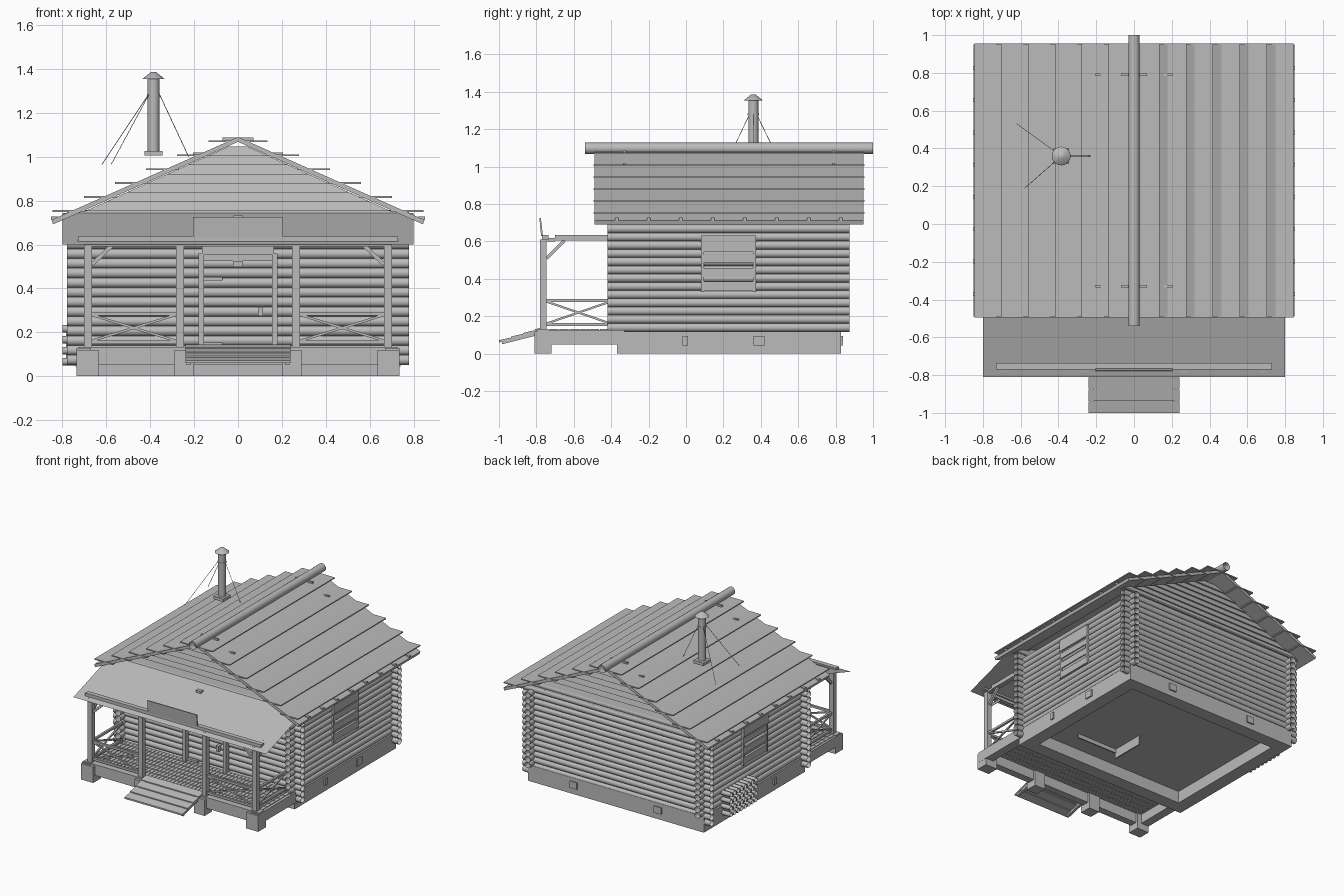
import bpy, bmesh, math
from mathutils import Vector, Matrix

if "Cube" in bpy.data.objects:
    bpy.data.objects.remove(bpy.data.objects["Cube"])

grey = bpy.data.materials.new("weathered_grey")
grey.diffuse_color = (0.5, 0.5, 0.5, 1)
grey.use_nodes = True
grey.node_tree.nodes["Principled BSDF"].inputs["Base Color"].default_value = grey.diffuse_color


class Part:
    """Collects simple solids into one named object."""
    def __init__(self, name):
        self.name, self.bm = name, bmesh.new()

    def box(self, x0, x1, y0, y1, z0, z1):
        m = Matrix.Translation(((x0 + x1) / 2, (y0 + y1) / 2, (z0 + z1) / 2))
        m = m @ Matrix.Diagonal((abs(x1 - x0), abs(y1 - y0), abs(z1 - z0), 1))
        bmesh.ops.create_cube(self.bm, size=1, matrix=m)

    def rod(self, a, b, r, n=12, r2=None, caps=True):
        a, b = Vector(a), Vector(b)
        d = b - a
        m = Matrix.Translation((a + b) / 2) @ d.to_track_quat('Z', 'Y').to_matrix().to_4x4()
        bmesh.ops.create_cone(self.bm, cap_ends=caps, segments=n, radius1=r,
                              radius2=r if r2 is None else r2, depth=d.length, matrix=m)

    def bar(self, a, b, w):
        a, b = Vector(a), Vector(b)
        d = b - a
        m = Matrix.Translation((a + b) / 2) @ d.to_track_quat('Z', 'Y').to_matrix().to_4x4()
        bmesh.ops.create_cube(self.bm, size=1, matrix=m @ Matrix.Diagonal((w, w, d.length, 1)))

    def prism(self, pts, direction):
        vs = [self.bm.verts.new(p) for p in pts]
        f = self.bm.faces.new(vs)
        r = bmesh.ops.extrude_face_region(self.bm, geom=[f], use_keep_orig=True)
        moved = [v for v in r["geom"] if isinstance(v, bmesh.types.BMVert)]
        bmesh.ops.translate(self.bm, verts=moved, vec=direction)

    def done(self, smooth=False):
        bmesh.ops.recalc_face_normals(self.bm, faces=self.bm.faces)
        me = bpy.data.meshes.new(self.name)
        self.bm.to_mesh(me)
        self.bm.free()
        me.materials.append(grey)
        ob = bpy.data.objects.new(self.name, me)
        bpy.context.collection.objects.link(ob)
        if smooth:
            bpy.ops.object.select_all(action='DESELECT')
            ob.select_set(True)
            bpy.context.view_layer.objects.active = ob
            bpy.ops.object.shade_smooth_by_angle(angle=math.radians(40))


SIDES = (-1, 1)
X, YF, YB = 0.705, -0.345, 0.805      # wall centre lines
PITCH, R = 0.044, 0.0235              # log spacing and radius

# Foundation ring, floor slab, hatch curb and vents
p = Part("foundation")
for s in SIDES:
    p.box(s * 0.63, s * 0.73, -0.37, 0.83, 0, 0.12)
    for y0, y1 in ((-0.02, 0.01), (0.36, 0.42)):
        p.box(s * 0.72, s * 0.74, y0, y1, 0.045, 0.095)
    p.box(s * 0.32, s * 0.38, 0.82, 0.84, 0.045, 0.095)
p.box(-0.63, 0.63, -0.37, -0.27, 0, 0.12)
p.box(-0.63, 0.63, 0.73, 0.83, 0, 0.12)
p.box(-0.64, 0.64, -0.28, 0.74, 0.09, 0.118)
p.box(0.07, 0.08, -0.11, 0.15, 0.02, 0.095)
p.box(0.08, 0.42, -0.11, -0.10, 0.06, 0.095)
p.done()

# Log walls with crossing corners, open log ends
p = Part("log_walls")
for i in range(13):
    z = 0.14 + i * PITCH
    for s in SIDES:
        p.rod((s * X, -0.42, z), (s * X, 0.873, z), R, caps=False)
for i in range(16):
    z = 0.074 + i * PITCH
    for y in (YF, YB):
        p.rod((-0.78, y, z), (0.78, y, z), R, caps=False)
p.done(True)

# Gables of lapped boards
p = Part("gable_boards")
z = 0.71
while z < 1.04:
    z1 = min(z + 0.042, 1.065)
    w0, w1 = (1.066 - z) / 0.45, (1.066 - z1) / 0.45
    for y, s in ((YF, -1), (YB, 1)):
        o, i, t = y + s * 0.024, y - s * 0.015, y + s * 0.012
        v = [p.bm.verts.new(c) for c in (
            (-w0, o, z), (w0, o, z), (w1, t, z1), (-w1, t, z1),
            (-w0, i, z), (w0, i, z), (w1, i, z1), (-w1, i, z1))]
        for f in ((0, 1, 2, 3), (4, 5, 6, 7), (0, 1, 5, 4), (1, 2, 6, 5), (2, 3, 7, 6), (3, 0, 4, 7)):
            p.bm.faces.new([v[k] for k in f])
    z = z1
p.done()

# Main roof: sloped decks, stepped planks, eave brackets
p = Part("roof_deck")
for s in SIDES:
    p.prism([(0, -0.49, 1.09), (s * 0.85, -0.49, 0.712), (s * 0.843, -0.49, 0.692),
             (0, -0.49, 1.068)], (0, 1.44, 0))
p.done()
p = Part("roof_planks")
for s in SIDES:
    for k in range(6):
        xo, z = 0.845 - k * 0.142, 0.753 + k * 0.0635
        p.box(s * (xo - 0.15), s * xo, -0.495, 0.955, z - 0.004, z + 0.004)
p.done()
p = Part("eave_brackets")
for s in SIDES:
    for k in range(8):
        y = -0.37 + k * 0.171
        p.box(s * 0.82, s * 0.852, y - 0.01, y + 0.01, 0.712, 0.728)
p.done()
p = Part("ridge_log")
p.rod((0, -0.54, 1.098), (0, 1.0, 1.098), 0.03, 16, caps=False)
p.done(True)
p = Part("ridge_pegs")
for y in (-0.33, 0.79):
    p.box(-0.07, 0.07, y - 0.007, y + 0.007, 1.073, 1.087)
    for s in SIDES:
        p.box(s * 0.15, s * 0.205, y - 0.007, y + 0.007, 1.005, 1.02)
p.done()

# Chimney with cap and guy wires
cx, cy = -0.385, 0.36
p = Part("chimney")
p.rod((cx, cy, 1.02), (cx, cy, 1.36), 0.027, 16)
p.rod((cx, cy, 1.355), (cx, cy, 1.386), 0.05, 16, 0.012)
p.rod((cx, cy, 1.275), (cx, cy, 1.285), 0.03, 16)
p.done(True)
p = Part("chimney_base")
p.box(cx - 0.042, cx + 0.042, cy - 0.042, cy + 0.042, 1.005, 1.027)
p.done()
p = Part("guy_wires")
for e in ((-0.62, 0.53, 0.965), (-0.578, 0.19, 0.965), (-0.225, 0.36, 1.0)):
    d = (Vector((e[0], e[1], 0)) - Vector((cx, cy, 0))).normalized() * 0.027
    p.rod((cx + d.x, cy + d.y, 1.285), e, 0.0016, 6)
p.done()

# Porch base: piers, beams, deck of short boards
p = Part("porch_piers")
for s in SIDES:
    p.box(s * 0.635, s * 0.735, -0.81, -0.72, 0, 0.12)
    p.box(s * 0.20, s * 0.29, -0.81, -0.72, 0, 0.12)
p.done()
p = Part("porch_beams")
for s in SIDES:
    p.box(s * 0.67, s * 0.736, -0.80, -0.33, 0.05, 0.128)
p.box(-0.73, 0.73, -0.79, -0.735, 0.05, 0.132)
p.done()
p = Part("porch_deck")
for k in range(48):
    for j in range(8):
        x, y = -0.72 + k * 0.03, -0.785 + j * 0.054
        p.box(x, x + 0.026, y, y + 0.050, 0.120, 0.132)
p.done()

# Entry steps: two stringers and spaced treads
p = Part("entry_steps")
for s in SIDES:
    p.prism([(s * 0.215, -0.77, 0.137), (s * 0.215, -0.985, 0.070), (s * 0.215, -0.985, 0.05),
             (s * 0.215, -0.77, 0.105)], (s * 0.02, 0, 0))
for k in range(4):
    y, z = -1.0 + k * 0.064, 0.06 + k * 0.0195
    p.prism([(-0.24, y, z), (-0.24, y + 0.06, z + 0.016), (-0.24, y + 0.06, z + 0.026),
             (-0.24, y, z + 0.012)], (0.48, 0, 0))
p.done()

# Porch posts, top beams, braces and crossed railings
PX, PY = 0.683, -0.763
p = Part("porch_frame")
for s in SIDES:
    for x in (PX, 0.265):
        p.box(s * (x - 0.018), s * (x + 0.018), PY - 0.018, PY + 0.018, 0.12, 0.61)
    p.box(s * (PX - 0.018), s * (PX + 0.018), -0.70, -0.33, 0.605, 0.636)
    p.box(s * (PX - 0.018), s * (PX + 0.018), -0.75, -0.70, 0.600, 0.619)
    p.bar((s * 0.665, PY, 0.51), (s * 0.57, PY, 0.60), 0.018)
    p.bar((s * PX, -0.745, 0.51), (s * PX, -0.65, 0.605), 0.018)
p.box(-0.70, 0.70, PY - 0.016, PY + 0.016, 0.590, 0.61)
p.done()
p = Part("porch_railings")
for s in SIDES:
    for a, b in (((s * 0.28, PY), (s * 0.67, PY)), ((s * PX, -0.75), (s * PX, -0.40))):
        for z0, z1 in ((0.285, 0.285), (0.155, 0.155), (0.16, 0.28), (0.28, 0.16)):
            p.bar((*a, z0), (*b, z1), 0.016 if z0 == z1 else 0.011)
p.done()

# Porch roof sheet, with batten, sign board and small ledge
p = Part("porch_roof")
p.bm.faces.new([p.bm.verts.new(c) for c in (
    (-0.80, -0.81, 0.60), (0.80, -0.81, 0.60), (0.80, -0.37, 0.743), (-0.80, -0.37, 0.743))])
p.done()
p = Part("porch_roof_batten")
p.box(-0.02, 0.02, -0.47, -0.44, 0.715, 0.732)
p.box(-0.73, 0.73, -0.770, -0.735, 0.61, 0.636)
p.done()
p = Part("sign_board")
p.prism([(-0.205, -0.775, 0.63), (-0.205, -0.784, 0.725), (-0.205, -0.776, 0.725),
         (-0.205, -0.765, 0.63)], (0.41, 0, 0))
p.done()

# Log door with jambs, hinges, handle and lamp
p = Part("door_frame")
for s in SIDES:
    p.box(s * 0.155, s * 0.18, -0.40, -0.34, 0.13, 0.56)
p.box(-0.165, 0.165, -0.405, -0.34, 0.555, 0.597)
p.box(-0.155, 0.155, -0.39, -0.34, 0.525, 0.555)
for z in (0.145, 0.445):
    p.box(-0.16, -0.07, -0.385, -0.36, z - 0.008, z + 0.008)
p.box(0.092, 0.115, -0.395, -0.36, 0.275, 0.315)
p.box(-0.022, 0.022, -0.42, -0.36, 0.497, 0.525)
p.done()

# Slatted windows on both long walls
p = Part("windows")
for s in SIDES:
    p.box(s * 0.70, s * 0.742, 0.08, 0.375, 0.545, 0.632)
    for z0, z1 in ((0.488, 0.53), (0.41, 0.458), (0.335, 0.385)):
        p.box(s * 0.70, s * 0.735, 0.088, 0.367, z0, z1)
    for y in (0.088, 0.367):
        p.box(s * 0.70, s * 0.738, y - 0.008, y + 0.008, 0.33, 0.55)
p.done()

# Stacked firewood by the left wall, alternate rows set back
p = Part("firewood")
for row in range(7):
    for k in range(8 - row % 2):
        y = 0.31 + k * 0.042 + (row % 2) * 0.021
        z = 0.066 + row * 0.025
        p.rod((-0.80 + (row % 2) * 0.015, y, z), (-0.70, y, z), 0.0165, 10, caps=False)
p.done(True)
